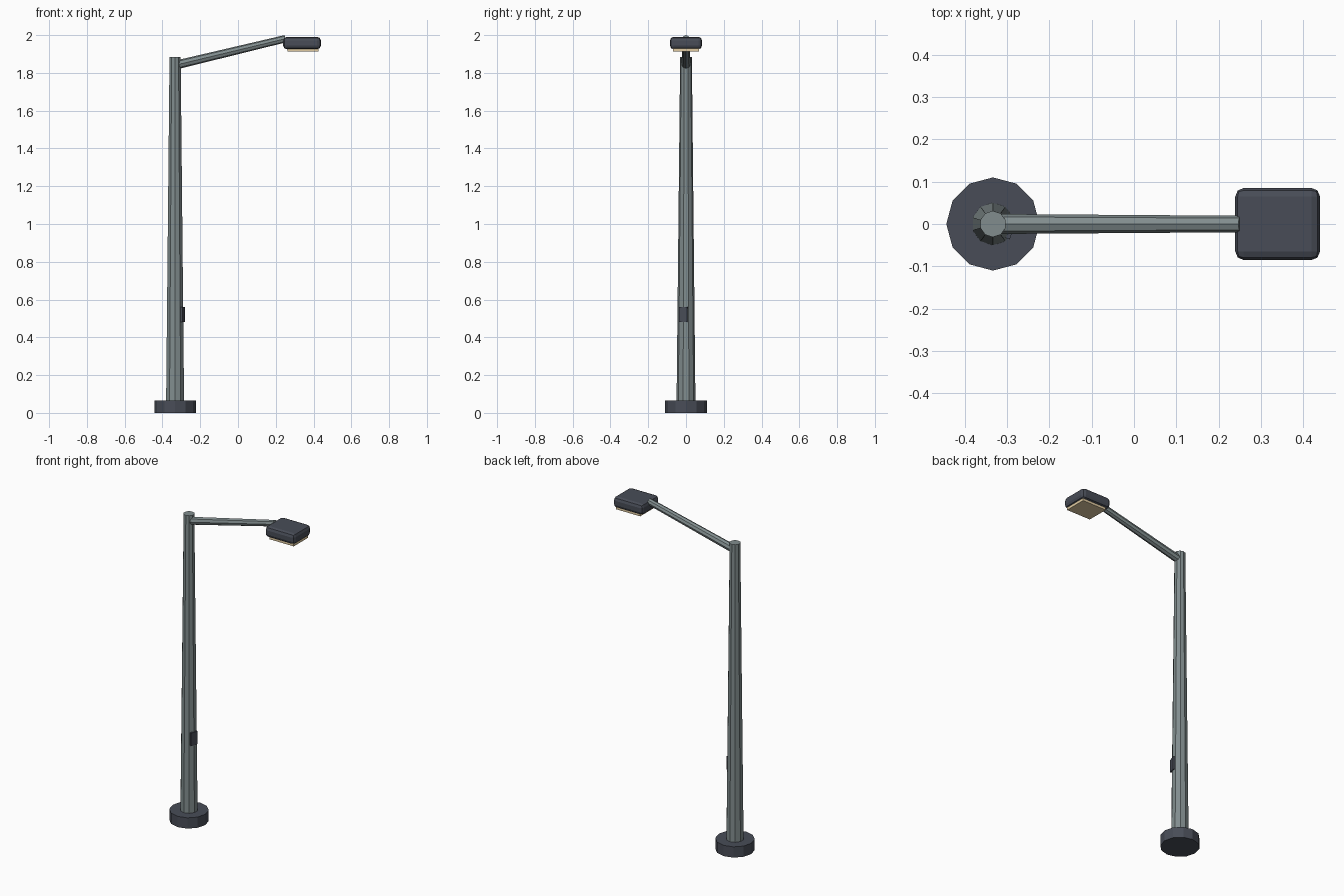
import bpy
from math import radians, cos, sin
from mathutils import Vector

cube = bpy.data.objects.get("Cube")
if cube:
    bpy.data.objects.remove(cube, do_unlink=True)


def make_material(name, rgb):
    mat = bpy.data.materials.new(name)
    mat.use_nodes = True
    mat.diffuse_color = (*rgb, 1)
    mat.node_tree.nodes["Principled BSDF"].inputs["Base Color"].default_value = (*rgb, 1)
    return mat


steel = make_material("grey_steel", (0.22, 0.265, 0.27))
dark = make_material("dark_metal", (0.065, 0.073, 0.095))
glow = make_material("warm_lens", (0.75, 0.6, 0.36))


def finish(name, mat):
    obj = bpy.context.object
    obj.name = name
    obj.data.materials.append(mat)
    return obj


def tube(name, start, end, r1, r2, sides, mat):
    """Tapered, flat-sided tube between two points."""
    start, end = Vector(start), Vector(end)
    axis = end - start
    bpy.ops.mesh.primitive_cone_add(
        vertices=sides, radius1=r1, radius2=r2, depth=axis.length,
        location=(start + end) / 2,
        rotation=(0, axis.angle(Vector((0, 0, 1))), 0))
    return finish(name, mat)


def box(name, centre, size, mat, bevel=0, segments=1, turn=0):
    bpy.ops.mesh.primitive_cube_add(size=1, location=centre, rotation=(0, 0, turn))
    obj = finish(name, mat)
    obj.scale = size
    bpy.ops.object.transform_apply(location=False, rotation=False, scale=True)
    if bevel:
        mod = obj.modifiers.new("rounded_edges", "BEVEL")
        mod.width = bevel
        mod.segments = segments
    return obj


POLE_X = -0.333

# Foot and tapered pole
tube("base", (POLE_X, 0, 0), (POLE_X, 0, 0.066), 0.11, 0.11, 12, dark)
tube("pole", (POLE_X, 0, 0.06), (POLE_X, 0, 1.885), 0.05, 0.031, 10, steel)

# Sloping arm
tube("arm", (POLE_X + 0.01, 0, 1.843), (0.251, 0, 1.981), 0.0235, 0.0195, 8, steel)

# Lamp head with the lens below
box("lamp_head", (0.339, 0, 1.958), (0.2, 0.17, 0.066), dark, 0.02, 2)
box("lens", (0.345, 0, 1.92), (0.164, 0.138, 0.016), glow)

# Service hatch, turned slightly to the front
turn = radians(-18)
box("service_hatch", (POLE_X + 0.043 * cos(turn), 0.043 * sin(turn), 0.52),
    (0.012, 0.044, 0.08), dark, turn=turn)
